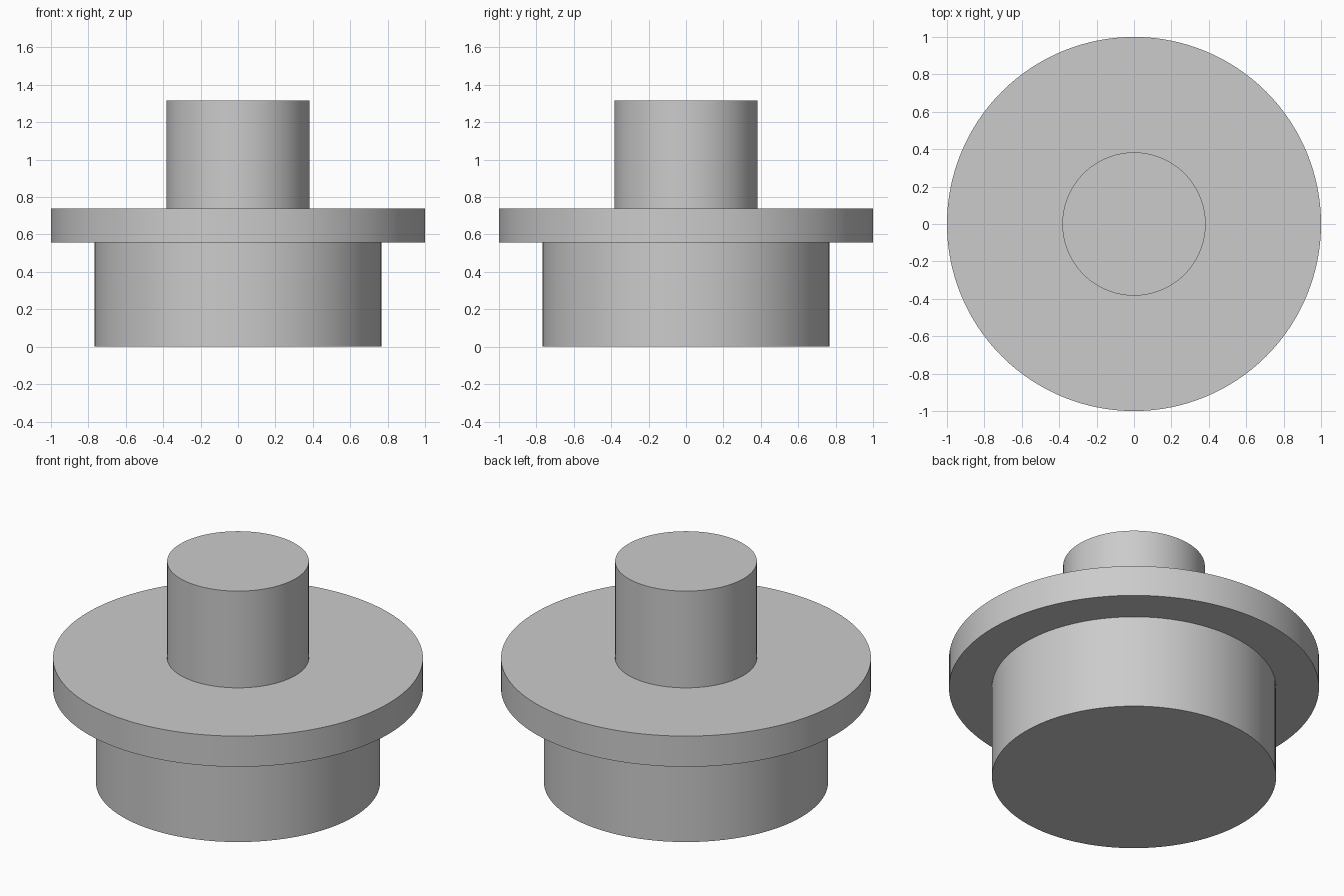
import bpy
import bmesh
import math

cube = bpy.data.objects.get("Cube")
if cube:
    bpy.data.objects.remove(cube, do_unlink=True)

SEGMENTS = 128

# Plain grey material
grey = bpy.data.materials.new("plain_grey")
grey.use_nodes = True
colour = (0.6, 0.6, 0.6, 1.0)
grey.diffuse_color = colour
grey.node_tree.nodes["Principled BSDF"].inputs["Base Color"].default_value = colour

# Half section as (radius, height): base, flange and post in one closed solid
BASE_R, FLANGE_R, POST_R = 0.768, 1.0, 0.383
BASE_TOP, FLANGE_TOP, POST_TOP = 0.557, 0.74, 1.317
profile = [
    (BASE_R, 0.0), (BASE_R, BASE_TOP),
    (FLANGE_R, BASE_TOP), (FLANGE_R, FLANGE_TOP),
    (POST_R, FLANGE_TOP), (POST_R, POST_TOP),
]

# Turn the section into rings, bridge them, and cap both ends
bm = bmesh.new()
rings = []
for radius, height in profile:
    angles = [math.tau * i / SEGMENTS for i in range(SEGMENTS)]
    rings.append([bm.verts.new((radius * math.cos(a), radius * math.sin(a), height))
                  for a in angles])
for lower, upper in zip(rings, rings[1:]):
    for i in range(SEGMENTS):
        j = (i + 1) % SEGMENTS
        bm.faces.new((lower[i], lower[j], upper[j], upper[i]))
bm.faces.new(rings[0][::-1])
bm.faces.new(rings[-1])
bmesh.ops.recalc_face_normals(bm, faces=bm.faces)

mesh = bpy.data.meshes.new("flanged_plug")
bm.to_mesh(mesh)
bm.free()
mesh.materials.append(grey)
plug = bpy.data.objects.new("flanged_plug", mesh)
bpy.context.collection.objects.link(plug)

# Smooth round walls with crisp rims
bpy.ops.object.select_all(action="DESELECT")
plug.select_set(True)
bpy.context.view_layer.objects.active = plug
bpy.ops.object.shade_smooth_by_angle(angle=math.radians(30))
